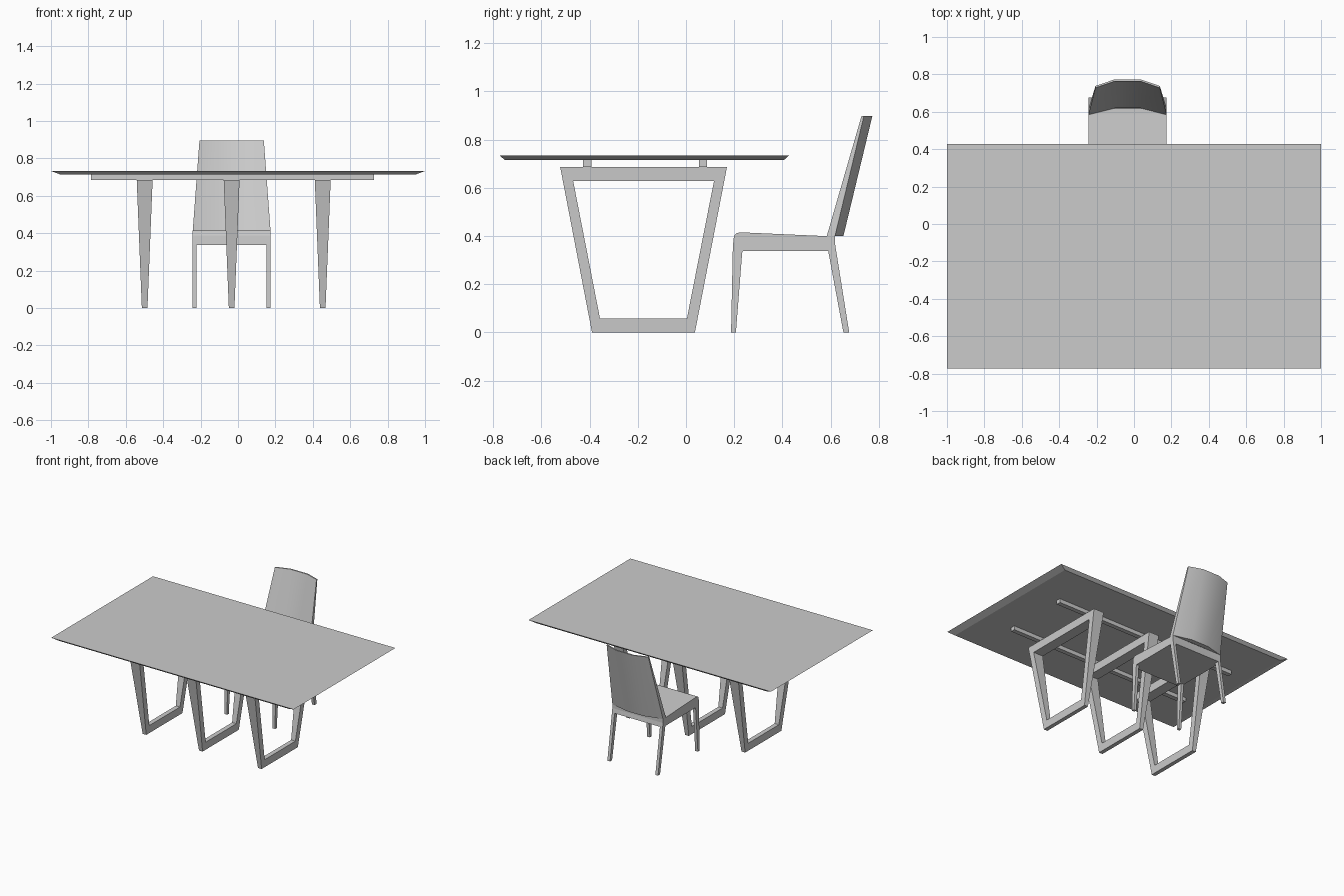
import bpy, bmesh

if "Cube" in bpy.data.objects:
    bpy.data.objects.remove(bpy.data.objects["Cube"])

CX = -0.034   # chair centre in x


def new_object(name, verts, faces):
    mesh = bpy.data.meshes.new(name)
    mesh.from_pydata(verts, [], faces)
    bm = bmesh.new()
    bm.from_mesh(mesh)
    bmesh.ops.recalc_face_normals(bm, faces=bm.faces)
    bm.to_mesh(mesh)
    bm.free()
    ob = bpy.data.objects.new(name, mesh)
    bpy.context.collection.objects.link(ob)
    return ob


def extrude_x(name, profile, x0, x1):
    """Extrude a (y, z) outline from x0 to x1."""
    n = len(profile)
    verts = [(x, y, z) for x in (x0, x1) for y, z in profile]
    faces = [tuple(range(n)), tuple(range(n, 2 * n))]
    faces += [(i, (i + 1) % n, n + (i + 1) % n, n + i) for i in range(n)]
    return new_object(name, verts, faces)


def loft_quads(name, rings, close):
    """Bridge equal-length rings; close=True joins last to first, otherwise caps."""
    n = len(rings[0])
    verts = [v for r in rings for v in r]
    m = len(rings)
    faces = []
    for k in range(m if close else m - 1):
        a, b = k * n, ((k + 1) % m) * n
        faces += [(a + i, a + (i + 1) % n, b + (i + 1) % n, b + i) for i in range(n)]
    if not close:
        faces += [tuple(range(n)), tuple(range((m - 1) * n, m * n))]
    return new_object(name, verts, faces)


def rect(x0, x1, y0, y1, z):
    return [(x0, y0, z), (x1, y0, z), (x1, y1, z), (x0, y1, z)]


# Table top with undercut edges
loft_quads("table_top", [rect(-0.95, 0.95, -0.75, 0.405, 0.714),
                         rect(-1, 1, -0.773, 0.427, 0.733)], False)

# Rails under the top
for i, y in enumerate((-0.41, 0.07)):
    loft_quads(f"rail_{i}", [rect(-0.787, 0.727, y - 0.017, y + 0.017, z)
                             for z in (0.685, 0.714)], False)

# Trapezoid leg frames, thinner towards the floor
outer = [(-0.522, 0.686), (0.17, 0.686), (0.037, 0), (-0.39, 0)]
inner = [(-0.468, 0.627), (0.116, 0.627), (0.004, 0.058), (-0.357, 0.058)]
for i, cx in enumerate((-0.499, -0.034, 0.453)):
    rings = []
    for o, p in zip(outer, inner):
        ring = []
        for (y, z), s in ((o, -1), (o, 1), (p, 1), (p, -1)):
            ring.append((cx + s * (0.015 + 0.0275 * z / 0.686), y, z))
        rings.append(ring)
    loft_quads(f"table_frame_{i}", rings, True)

# Chair seat with rounded front edge
extrude_x("seat", [(0.194, 0.338), (0.197, 0.388), (0.201, 0.403), (0.211, 0.412),
                   (0.226, 0.415), (0.585, 0.399), (0.618, 0.399), (0.618, 0.37),
                   (0.623, 0.338)], CX - 0.209, CX + 0.209)

# Chair legs
for side in (-1, 1):
    x0, x1 = CX + side * 0.209, CX + side * 0.187
    extrude_x("front_leg", [(0.187, 0), (0.207, 0), (0.233, 0.33), (0.237, 0.338),
                            (0.194, 0.338)], x0, x1)
    extrude_x("back_leg", [(0.653, 0), (0.677, 0), (0.623, 0.338), (0.59, 0.338)],
              x0, x1)

# Curved, tapering chair back
def back_ring(half, y_front, thick, z):
    cols = [(-half, 0), (-0.07, 0.035), (0.07, 0.035), (half, 0)]
    front = [(CX + x, y_front + d, z) for x, d in cols]
    rear = [(CX + x, y_front + d + thick, z) for x, d in reversed(cols)]
    return front + rear


back = loft_quads("chair_back", [back_ring(0.209, 0.584, 0.034, 0.399),
                                 back_ring(0.172, 0.728, 0.010, 0.897)], False)
bpy.context.view_layer.objects.active = back
back.select_set(True)
bpy.ops.object.shade_smooth_by_angle(angle=0.6)
